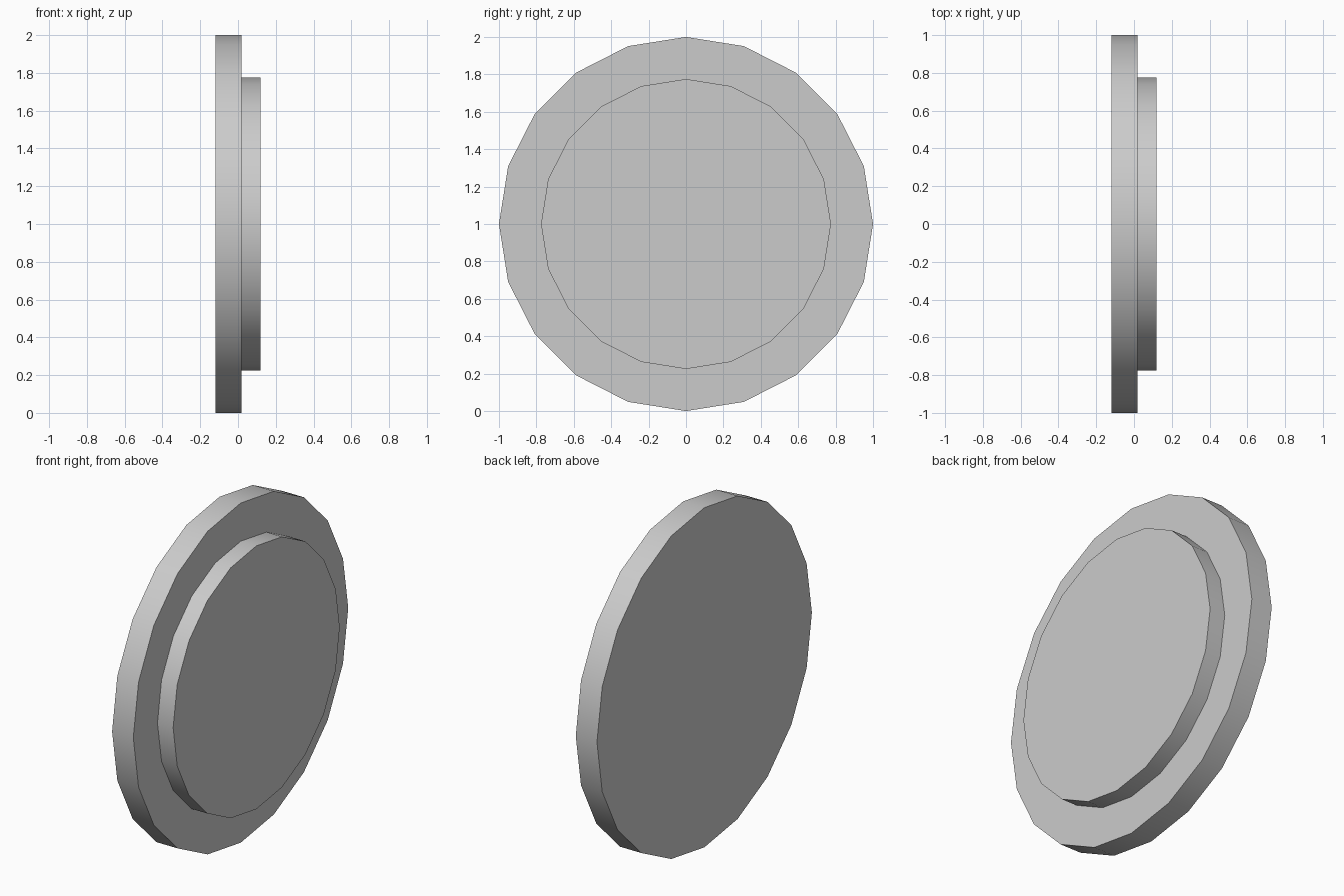
import bpy, bmesh, math

if "Cube" in bpy.data.objects:
    bpy.data.objects.remove(bpy.data.objects["Cube"])

SIDES = 20
# Stepped profile along x: (x, radius)
PROFILE = [(-0.12, 1.0), (0.018, 1.0), (0.018, 0.775), (0.12, 0.775)]

# Stepped disc: rings of the profile turned about the x axis
bm = bmesh.new()
rings = []
for x, r in PROFILE:
    angles = [2 * math.pi * i / SIDES for i in range(SIDES)]
    rings.append([bm.verts.new((x, r * math.cos(a), 1 + r * math.sin(a))) for a in angles])

# Rims and the flat step between them
for a, b in zip(rings, rings[1:]):
    for i in range(SIDES):
        j = (i + 1) % SIDES
        bm.faces.new((a[i], a[j], b[j], b[i]))

# Flat back and front caps
bm.faces.new(rings[0])
bm.faces.new(rings[-1])
bmesh.ops.recalc_face_normals(bm, faces=bm.faces)

mesh = bpy.data.meshes.new("stepped_disc")
bm.to_mesh(mesh)
bm.free()
disc = bpy.data.objects.new("stepped_disc", mesh)
bpy.context.collection.objects.link(disc)

# Smooth rims with sharp corners
bpy.context.view_layer.objects.active = disc
disc.select_set(True)
bpy.ops.object.shade_smooth_by_angle(angle=math.radians(30))
